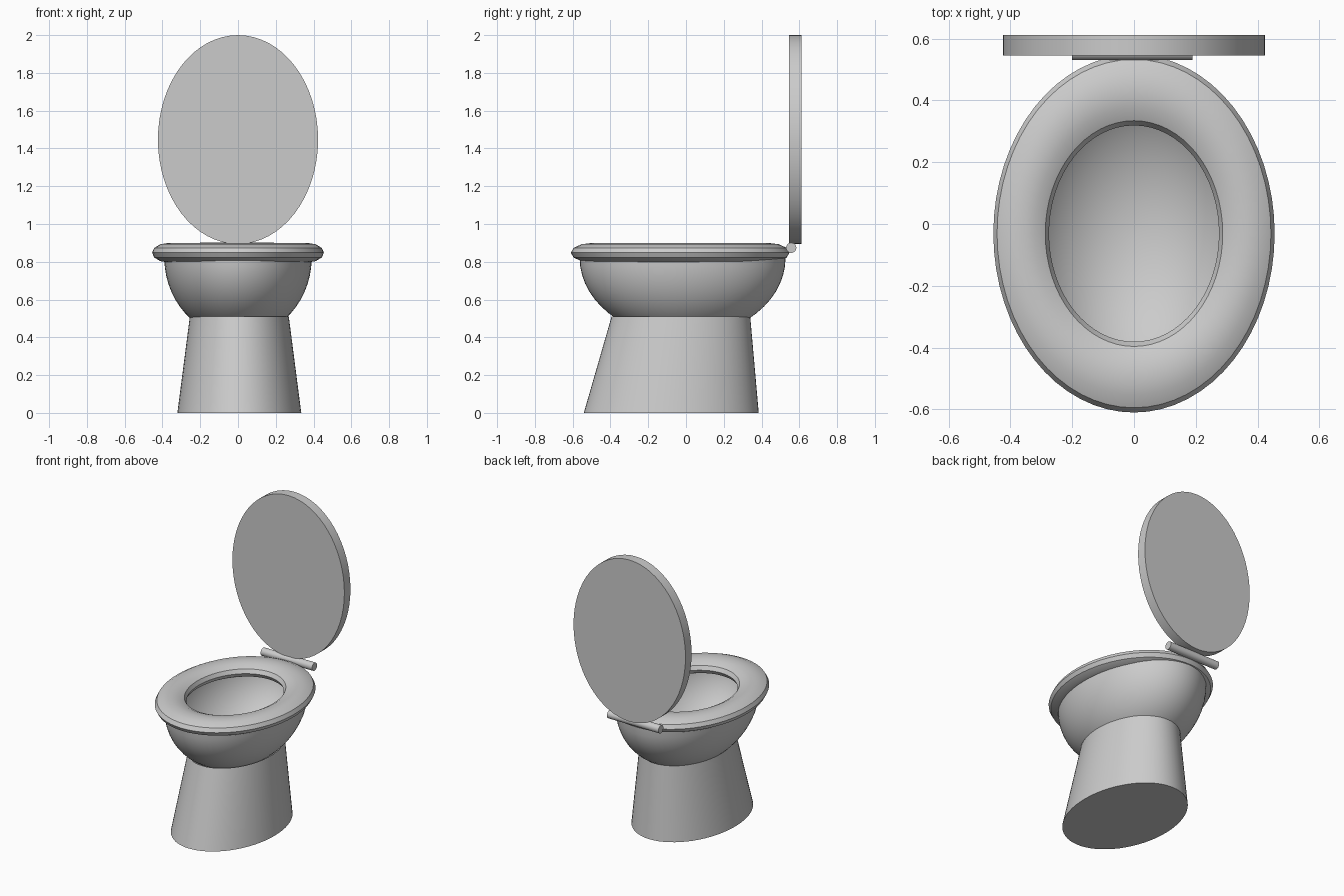
import bpy, bmesh, math

if "Cube" in bpy.data.objects:
    bpy.data.objects.remove(bpy.data.objects["Cube"])


def make(name, rings, cap_first=False, cap_last=False, closed=False, n=64):
    """Loft elliptical rings given as (cx, cy, z, semi_x, semi_y)."""
    bm = bmesh.new()
    loops = []
    for cx, cy, z, a, b in rings:
        loops.append([bm.verts.new((cx + a * math.cos(2 * math.pi * i / n),
                                    cy + b * math.sin(2 * math.pi * i / n), z))
                      for i in range(n)])
    pairs = list(zip(loops, loops[1:]))
    if closed:
        pairs.append((loops[-1], loops[0]))
    for lo, hi in pairs:
        for i in range(n):
            j = (i + 1) % n
            bm.faces.new((lo[i], lo[j], hi[j], hi[i]))
    if cap_first:
        bm.faces.new(loops[0][::-1])
    if cap_last:
        bm.faces.new(loops[-1])
    bmesh.ops.recalc_face_normals(bm, faces=bm.faces)
    me = bpy.data.meshes.new(name)
    bm.to_mesh(me)
    bm.free()
    ob = bpy.data.objects.new(name, me)
    bpy.context.collection.objects.link(ob)
    smooth(ob)
    return ob


def smooth(ob):
    bpy.ops.object.select_all(action='DESELECT')
    ob.select_set(True)
    bpy.context.view_layer.objects.active = ob
    bpy.ops.object.shade_smooth_by_angle(angle=math.radians(30))


def cylinder(name, loc, rot, scale, sides):
    bpy.ops.mesh.primitive_cylinder_add(vertices=sides, radius=1, depth=2,
                                        location=loc, rotation=rot)
    ob = bpy.context.object
    ob.name = name
    ob.scale = scale
    bpy.ops.object.transform_apply(location=False, rotation=True, scale=True)
    smooth(ob)
    return ob


# Pedestal: leaning tapered oval, open where it runs into the bowl
make("pedestal", [(0.007, -0.078, 0.0, 0.328, 0.463),
                  (0.007, -0.027, 0.51, 0.262, 0.367)], cap_first=True)

# Bowl: half ellipsoid shell, outside then inside
outer, inner = [], []
steps = 14
for k in range(steps + 1):
    t = math.radians(2 + 88 * k / steps)
    s, c = math.sin(t), math.cos(t)
    outer.append((0, -0.018, 0.82 - 0.42 * c, 0.39 * s, 0.545 * s))
    inner.append((0, -0.018, 0.82 - 0.40 * c, 0.372 * s, 0.527 * s))
make("bowl", outer + inner[::-1], cap_first=True, cap_last=True)

# Seat: flattened oval ring with a twelve-sided section
seat = []
for k in range(12):
    t = 2 * math.pi * k / 12
    r = 0.365 + 0.09 * math.cos(t)
    seat.append((0, -0.031, 0.848 + 0.052 * math.sin(t), r, r * 1.272))
make("seat", seat, closed=True)

# Raised lid and hinge bar
cylinder("lid", (0, 0.578, 1.447), (math.pi / 2, 0, 0), (0.424, 0.553, 0.033), 64)
cylinder("hinge_bar", (-0.005, 0.557, 0.874), (0, math.pi / 2, 0), (0.027, 0.027, 0.195), 32)
